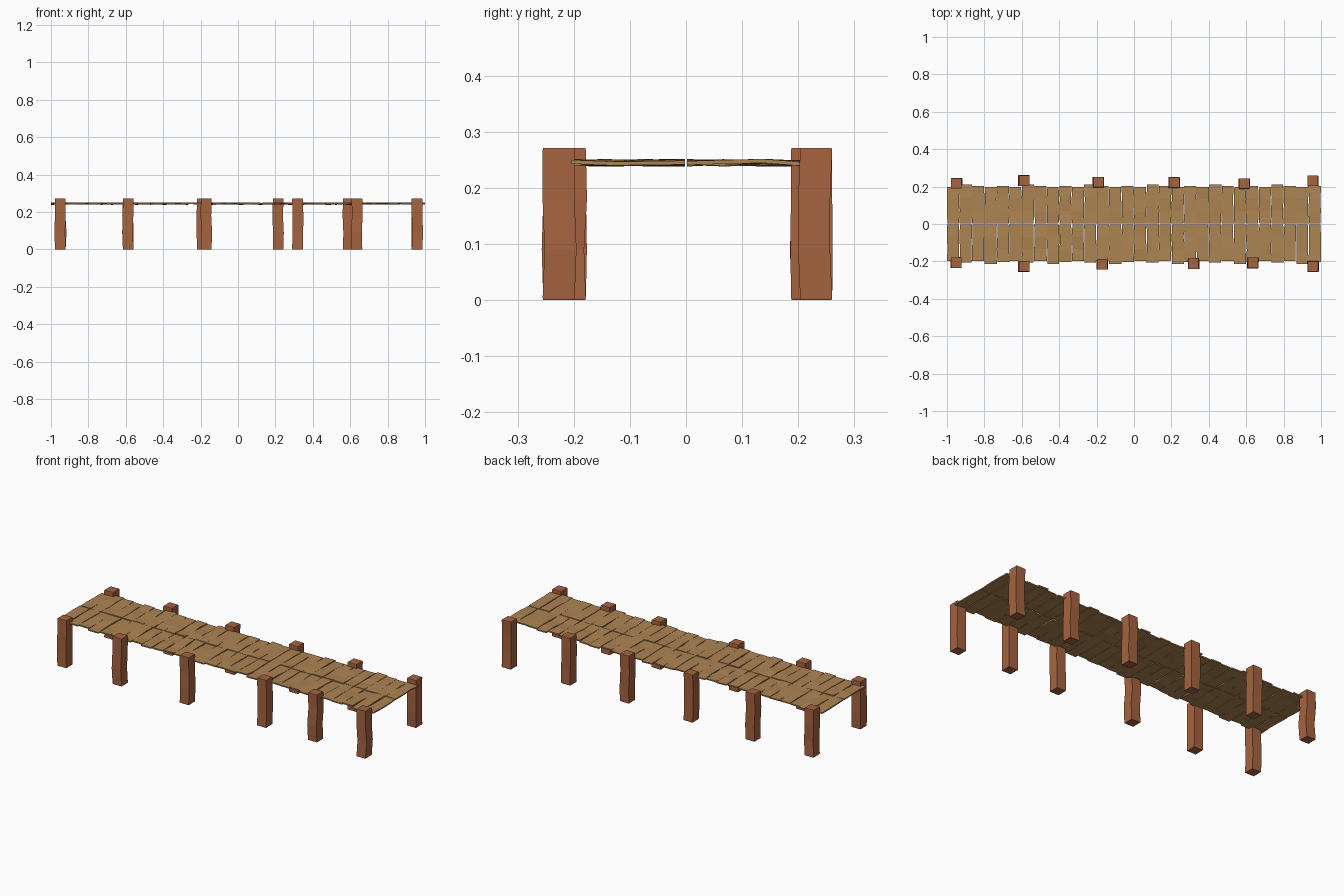
import bpy, bmesh, random
from mathutils import Vector

if "Cube" in bpy.data.objects:
    bpy.data.objects.remove(bpy.data.objects["Cube"])

random.seed(4)


def material(name, color):
    m = bpy.data.materials.new(name)
    m.diffuse_color = color
    m.use_nodes = True
    m.node_tree.nodes["Principled BSDF"].inputs["Base Color"].default_value = m.diffuse_color
    return m


plank_mat = material("plank wood", (0.42, 0.23, 0.085, 1))
post_mat = material("post wood", (0.38, 0.125, 0.05, 1))


def loft(name, rings, mat):
    """Closed, flat shaded four-sided beam through a list of rings."""
    bm = bmesh.new()
    vs = [[bm.verts.new(p) for p in r] for r in rings]
    for a, b in zip(vs, vs[1:]):
        for i in range(4):
            j = (i + 1) % 4
            bm.faces.new((a[i], a[j], b[j], b[i]))
    bm.faces.new(vs[0])
    bm.faces.new(vs[-1])
    bmesh.ops.recalc_face_normals(bm, faces=bm.faces)
    me = bpy.data.meshes.new(name)
    bm.to_mesh(me)
    bm.free()
    me.materials.append(mat)
    ob = bpy.data.objects.new(name, me)
    bpy.context.collection.objects.link(ob)
    return ob


def wob(a):
    return random.uniform(-a, a)


# Worn planks: two rows of thirty, meeting on the centre line
COUNT, T = 30, 0.007
PITCH = 2 / COUNT
ENDS = (0.199, 0.205, 0.199, 0.214, 0.204)
for side, label in ((-1, "front"), (1, "back")):
    for i in range(COUNT):
        cx = -1 + PITCH * (i + 0.5)
        end = ENDS[i % 5] if side < 0 else ENDS[(i + 2) % 5] - 0.002
        rings = []
        for t in (0, 0.33, 0.67, 1):
            y = side * (0.002 + t * (end - 0.002))
            x0 = max(-1, cx - PITCH / 2 + 0.001 + wob(0.003))
            x1 = min(1, cx + PITCH / 2 - 0.001 + wob(0.003))
            z = 0.2445 + wob(0.0025)
            tilt = wob(0.001)
            rings.append([(x0, y, z - T / 2 - tilt), (x1, y, z - T / 2 + tilt),
                          (x1, y, z + T / 2 + tilt), (x0, y, z + T / 2 - tilt)])
        loft(f"{label}_plank_{i + 1}", rings, plank_mat)

# Crooked square posts along both edges
POSTS = {
    "front": [(-0.95, -0.207), (-0.587, -0.226), (-0.17, -0.215),
              (0.318, -0.213), (0.636, -0.207), (0.957, -0.227)],
    "back": [(-0.95, 0.217), (-0.587, 0.232), (-0.19, 0.224),
             (0.215, 0.222), (0.59, 0.216), (0.955, 0.232)],
}
H = 0.0285
for label, spots in POSTS.items():
    for n, (x, y) in enumerate(spots):
        rings = []
        levels = ((0, H - 0.001), (0.003, H), (0.09, H), (0.18, H),
                  (0.268, H), (0.271, H - 0.001))
        dx = dy = 0
        for k, (z, h) in enumerate(levels):
            if k in (2, 3):
                dx, dy = wob(0.005), wob(0.004)
            elif k == 4:
                dx = dy = 0
            rings.append([Vector((x + dx + sx * h, y + dy + sy * h, z))
                          for sx, sy in ((-1, -1), (1, -1), (1, 1), (-1, 1))])
        loft(f"{label}_post_{n + 1}", rings, post_mat)
